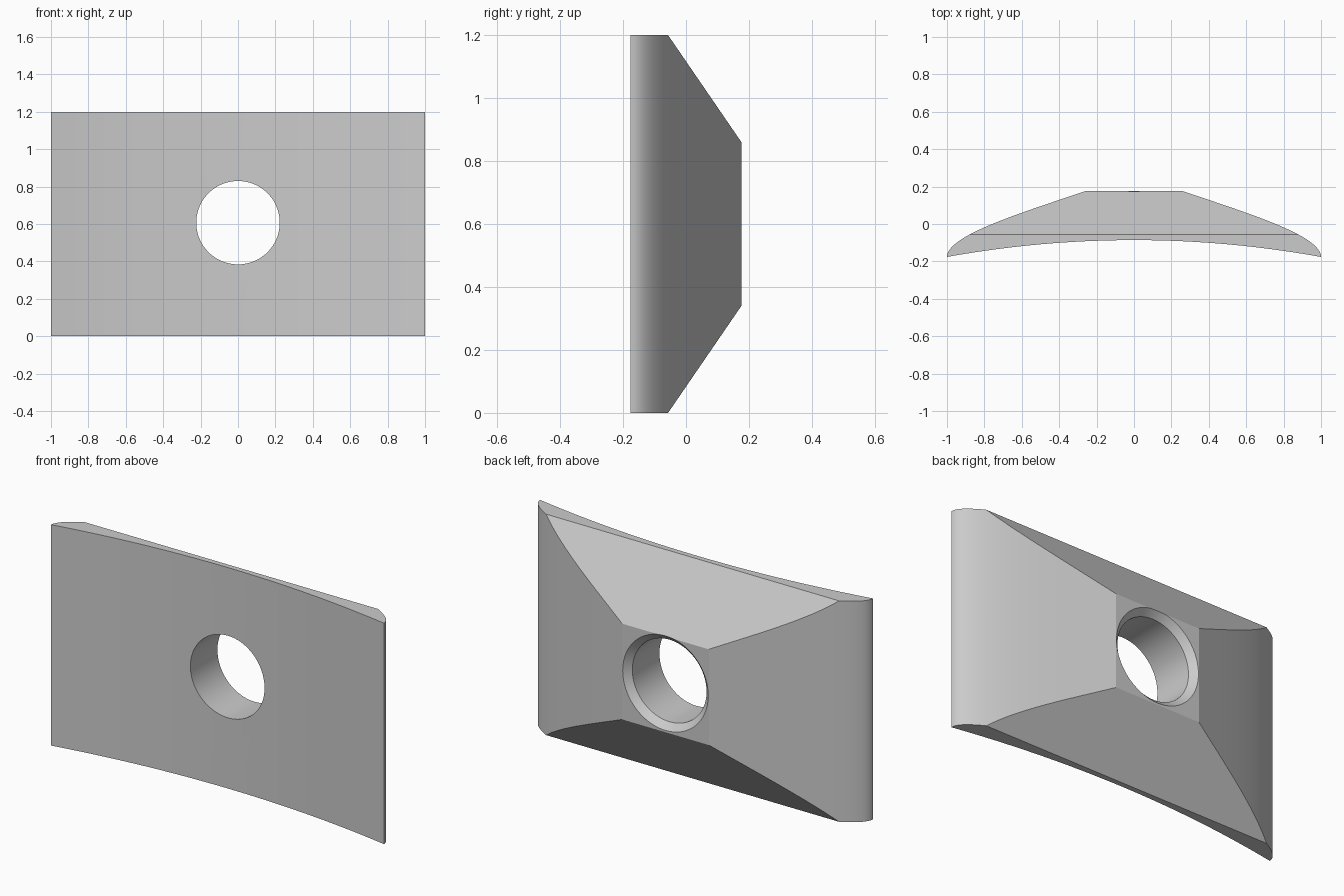
import bpy, bmesh, math
from mathutils import Vector, geometry

if "Cube" in bpy.data.objects:
    bpy.data.objects.remove(bpy.data.objects["Cube"], do_unlink=True)

HEIGHT, HALF_DEPTH = 1.2, 0.176
FLAT = 0.26                 # half width of the flat at the back
HOLE_Z, HOLE_R, SINK = 0.607, 0.223, 0.034

grey = bpy.data.materials.new("plain grey")
grey.use_nodes = True
grey.diffuse_color = (0.6, 0.6, 0.6, 1)
grey.node_tree.nodes["Principled BSDF"].inputs["Base Color"].default_value = (0.6, 0.6, 0.6, 1)


def make_object(name, bm):
    bmesh.ops.recalc_face_normals(bm, faces=bm.faces)
    mesh = bpy.data.meshes.new(name)
    bm.to_mesh(mesh)
    bm.free()
    mesh.materials.append(grey)
    obj = bpy.data.objects.new(name, mesh)
    bpy.context.collection.objects.link(obj)
    return obj


# Cross-section: curved back with a flat centre, shallow hollow front
back = geometry.interpolate_bezier(Vector((FLAT, HALF_DEPTH)), Vector((0.6, 0.06)),
                                   Vector((1, -0.06)), Vector((1, -HALF_DEPTH)), 28)
back = [(p.x, p.y) for p in back]
steps = 24
front = []
for i in range(1, steps):
    x = 1 - 2 * i / steps
    front.append((x, -0.086 - 0.09 * x * x))
profile = back + front + [(-x, y) for x, y in reversed(back)]

# Extruded plate
bm = bmesh.new()
base = bm.faces.new([bm.verts.new((x, y, 0)) for x, y in profile])
extruded = bmesh.ops.extrude_face_region(bm, geom=[base])
bmesh.ops.translate(bm, vec=(0, 0, HEIGHT),
                    verts=[v for v in extruded["geom"] if isinstance(v, bmesh.types.BMVert)])

# Sloping cuts along the top and bottom of the back
for z, side in ((HEIGHT, 1), (0, -1)):
    cut = bmesh.ops.bisect_plane(bm, geom=bm.verts[:] + bm.edges[:] + bm.faces[:],
                                 plane_co=(0, -0.057, z), plane_no=(0, 0.34, side * 0.233),
                                 clear_outer=True)
    edges = [e for e in cut["geom_cut"] if isinstance(e, bmesh.types.BMEdge)]
    bmesh.ops.contextual_create(bm, geom=edges)
plate = make_object("plate", bm)

# Cutter: round bore that flares out at the back
bm = bmesh.new()
rings = []
for r, y in ((HOLE_R, -0.4), (HOLE_R, HALF_DEPTH - SINK),
             (HOLE_R + SINK, HALF_DEPTH), (HOLE_R + SINK, 0.4)):
    rings.append([bm.verts.new((r * math.cos(a), y, HOLE_Z + r * math.sin(a)))
                  for a in (math.tau * i / 96 for i in range(96))])
for a, b in zip(rings, rings[1:]):
    for i in range(96):
        j = (i + 1) % 96
        bm.faces.new((a[i], a[j], b[j], b[i]))
bm.faces.new(rings[0])
bm.faces.new(rings[-1])
cutter = make_object("hole_cutter", bm)
cutter.hide_render = True

bore = plate.modifiers.new("bore", "BOOLEAN")
bore.operation = "DIFFERENCE"
bore.solver = "EXACT"
bore.object = cutter

# Apply the bore, then smooth the curves and keep the edges crisp
bpy.ops.object.select_all(action="DESELECT")
plate.select_set(True)
bpy.context.view_layer.objects.active = plate
bpy.ops.object.modifier_apply(modifier="bore")
bpy.data.objects.remove(cutter, do_unlink=True)
bpy.ops.object.shade_smooth_by_angle(angle=math.radians(15))
